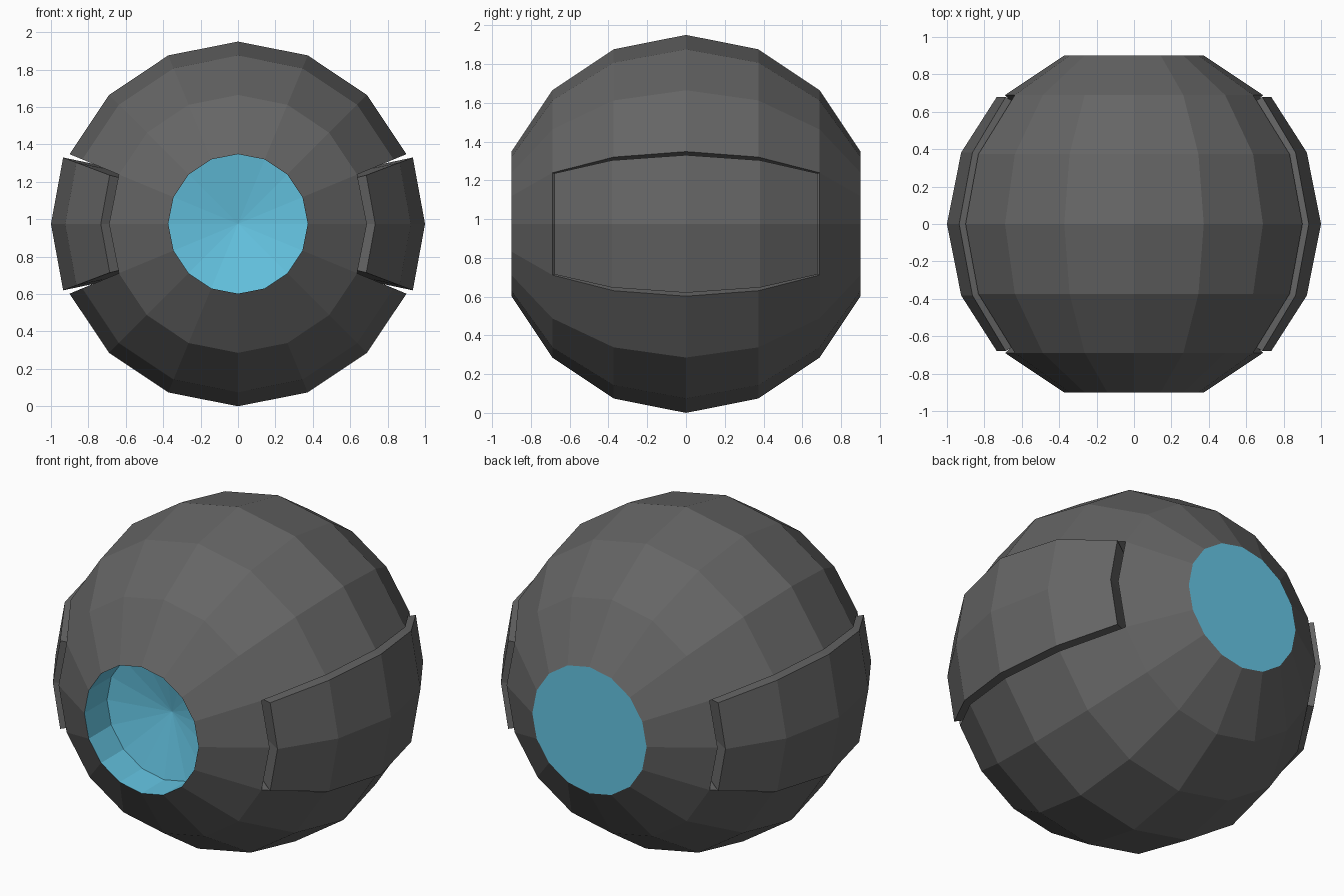
import bpy, bmesh, math

if "Cube" in bpy.data.objects:
    bpy.data.objects.remove(bpy.data.objects["Cube"])

R, CZ = 0.975, 0.975
STEP = math.radians(22.5)


def material(name, rgb):
    m = bpy.data.materials.new(name)
    m.diffuse_color = (*rgb, 1)
    m.use_nodes = True
    m.node_tree.nodes["Principled BSDF"].inputs["Base Color"].default_value = m.diffuse_color
    return m


grey = material("dark grey", (0.13, 0.13, 0.13))
cyan = material("light cyan", (0.13, 0.56, 0.77))


def pt(lat, lon, r=R):
    """Point on a sphere whose poles lie on the y axis."""
    return (r * math.cos(lat) * math.cos(lon), r * math.sin(lat),
            CZ + r * math.cos(lat) * math.sin(lon))


def make(name, quads, mat, check):
    """Build a welded mesh from polygons; check(face) says if a face is the right way out."""
    bm = bmesh.new()
    for q in quads:
        bm.faces.new([bm.verts.new(p) for p in q])
    bmesh.ops.remove_doubles(bm, verts=bm.verts, dist=1e-4)
    bmesh.ops.recalc_face_normals(bm, faces=bm.faces)
    bm.faces.ensure_lookup_table()
    if not check(bm.faces[0]):
        bmesh.ops.reverse_faces(bm, faces=bm.faces)
    me = bpy.data.meshes.new(name)
    bm.to_mesh(me)
    bm.free()
    me.materials.append(mat)
    ob = bpy.data.objects.new(name, me)
    bpy.context.collection.objects.link(ob)
    return ob


def outward(f):
    c = f.calc_center_median()
    c.z -= CZ
    return f.normal.dot(c) > 0


def panel_border(lats, lon, r):
    """Closed loop of points around a side panel centred on longitude lon."""
    h = [-1, 0, 1]
    a = [(lats[0], k) for k in h] + [(l, 1) for l in lats[1:]]
    a += [(lats[-1], k) for k in (0, -1)] + [(l, -1) for l in lats[-2:0:-1]]
    return lambda half: [pt(l, lon + k * half, r) for l, k in a]


def strip(a, b):
    n = len(a)
    return [(a[i], a[(i + 1) % n], b[(i + 1) % n], b[i]) for i in range(n)]


open_lats = [k * STEP for k in range(-2, 3)]
e = math.radians(42.8)
panel_lats = [-e, -STEP, 0, STEP, e]
panel_half = math.radians(20.8)
FLOOR = 0.84

# ball shell: 16 sides, poles cut off, side openings with groove walls
shell = []
for i in range(16):
    for j in range(-3, 3):
        if i in (15, 0, 7, 8) and -2 <= j < 2:
            continue
        a, b, l, m = i * STEP, (i + 1) * STEP, j * STEP, (j + 1) * STEP
        shell.append((pt(l, a), pt(l, b), pt(m, b), pt(m, a)))
for lon in (0, math.pi):
    shell += strip(panel_border(open_lats, lon, R)(STEP),
                   panel_border(open_lats, lon, FLOOR)(STEP))
make("ball_shell", shell, grey, outward)

# raised side panels, tapering down to the groove floor
for name, lon in (("right_panel", 0), ("left_panel", math.pi)):
    faces = []
    for k in (-1, 0):
        for l, m in zip(panel_lats, panel_lats[1:]):
            a, b = lon + k * panel_half, lon + (k + 1) * panel_half
            faces.append((pt(l, a, 1), pt(l, b, 1), pt(m, b, 1), pt(m, a, 1)))
    faces += strip(panel_border(panel_lats, lon, 1)(panel_half),
                   panel_border(open_lats, lon, FLOOR)(STEP))
    make(name, faces, grey, outward)


# recessed front light: short tube ending in a shallow inward cone
def ring(y):
    r = R * math.sin(STEP)
    return [(r * math.cos(i * STEP), y, CZ + r * math.sin(i * STEP)) for i in range(16)]


Y = R * math.cos(STEP)
inner = ring(-0.69)
cone = [(inner[i], inner[(i + 1) % 16], (0, -0.615, CZ)) for i in range(16)]
make("front_light", cone + strip(ring(-Y), inner), cyan, lambda f: f.normal.y < 0)

# flat back light
make("back_light", [ring(Y)], cyan, lambda f: f.normal.y > 0)
